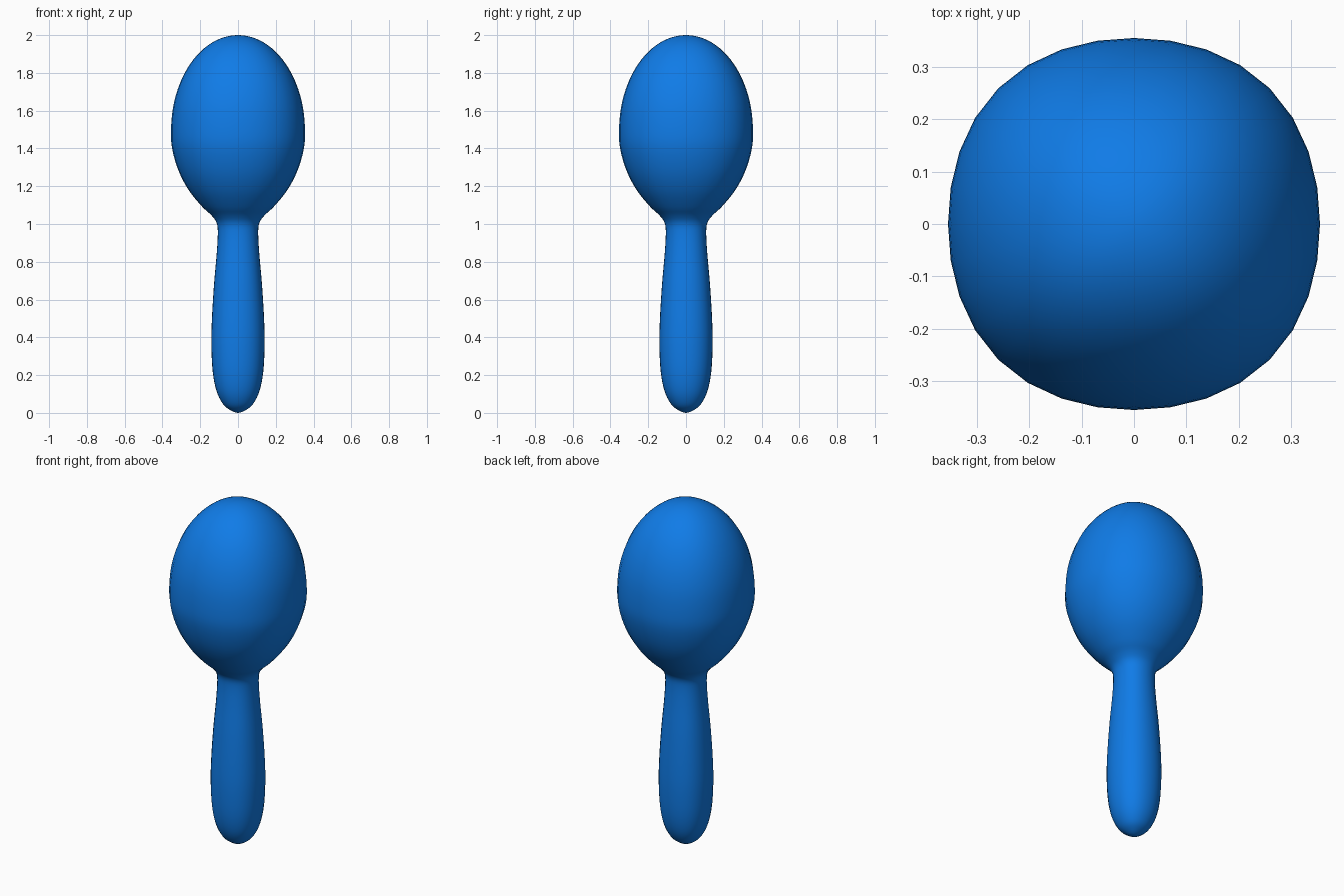
import bpy, bmesh, math
from mathutils import Vector

if "Cube" in bpy.data.objects:
    bpy.data.objects.remove(bpy.data.objects["Cube"])

SEG = 32      # sides around
STEPS = 4     # rings between profile points

# (radius, height) from the handle end up to the crown
profile = [(0, 0), (0.05, 0.02), (0.085, 0.055), (0.115, 0.12), (0.134, 0.22),
           (0.141, 0.36), (0.138, 0.50), (0.127, 0.68), (0.113, 0.84),
           (0.107, 0.95), (0.113, 1.005), (0.14, 1.045), (0.19, 1.092),
           (0.258, 1.175), (0.312, 1.275), (0.347, 1.39), (0.355, 1.49)]
# Elliptical upper half of the head
for deg in (15, 30, 45, 60, 75, 90):
    a = math.radians(deg)
    profile.append((0.355 * math.cos(a), 1.49 + 0.51 * math.sin(a)))


def smooth_curve(points, steps):
    """Catmull-Rom curve through the profile, mirrored across the axis at its ends."""
    p = [Vector(q) for q in points]
    p = [Vector((-p[1].x, p[1].y))] + p + [Vector((-p[-2].x, p[-2].y))]
    out = []
    for a, b, c, d in zip(p, p[1:], p[2:], p[3:]):
        for i in range(steps):
            t = i / steps
            out.append(0.5 * (2 * b + (c - a) * t + (2 * a - 5 * b + 4 * c - d) * t * t
                              + (3 * b - a - 3 * c + d) * t ** 3))
    return out[1:]


# Rounded body: rings slightly fuller on the diagonals
bm = bmesh.new()
rings = []
for r, z in smooth_curve(profile, STEPS):
    ring = []
    for i in range(SEG):
        a = math.tau * i / SEG
        k = r * (1 + 0.032 * math.sin(2 * a) ** 2)
        ring.append(bm.verts.new((k * math.cos(a), k * math.sin(a), z)))
    rings.append(ring)
bottom = bm.verts.new((0, 0, 0))
top = bm.verts.new((0, 0, 2))
for i in range(SEG):
    j = (i + 1) % SEG
    for lo, hi in zip(rings, rings[1:]):
        bm.faces.new((lo[i], lo[j], hi[j], hi[i]))
    bm.faces.new((bottom, rings[0][j], rings[0][i]))
    bm.faces.new((top, rings[-1][i], rings[-1][j]))
bmesh.ops.recalc_face_normals(bm, faces=bm.faces)
for f in bm.faces:
    f.smooth = True
mesh = bpy.data.meshes.new("shaker")
bm.to_mesh(mesh)
bm.free()
shaker = bpy.data.objects.new("shaker", mesh)
bpy.context.collection.objects.link(shaker)

# Blue finish
blue = bpy.data.materials.new("blue")
blue.diffuse_color = (0.005, 0.2, 0.8, 1)
blue.use_nodes = True
blue.node_tree.nodes["Principled BSDF"].inputs["Base Color"].default_value = blue.diffuse_color
mesh.materials.append(blue)
